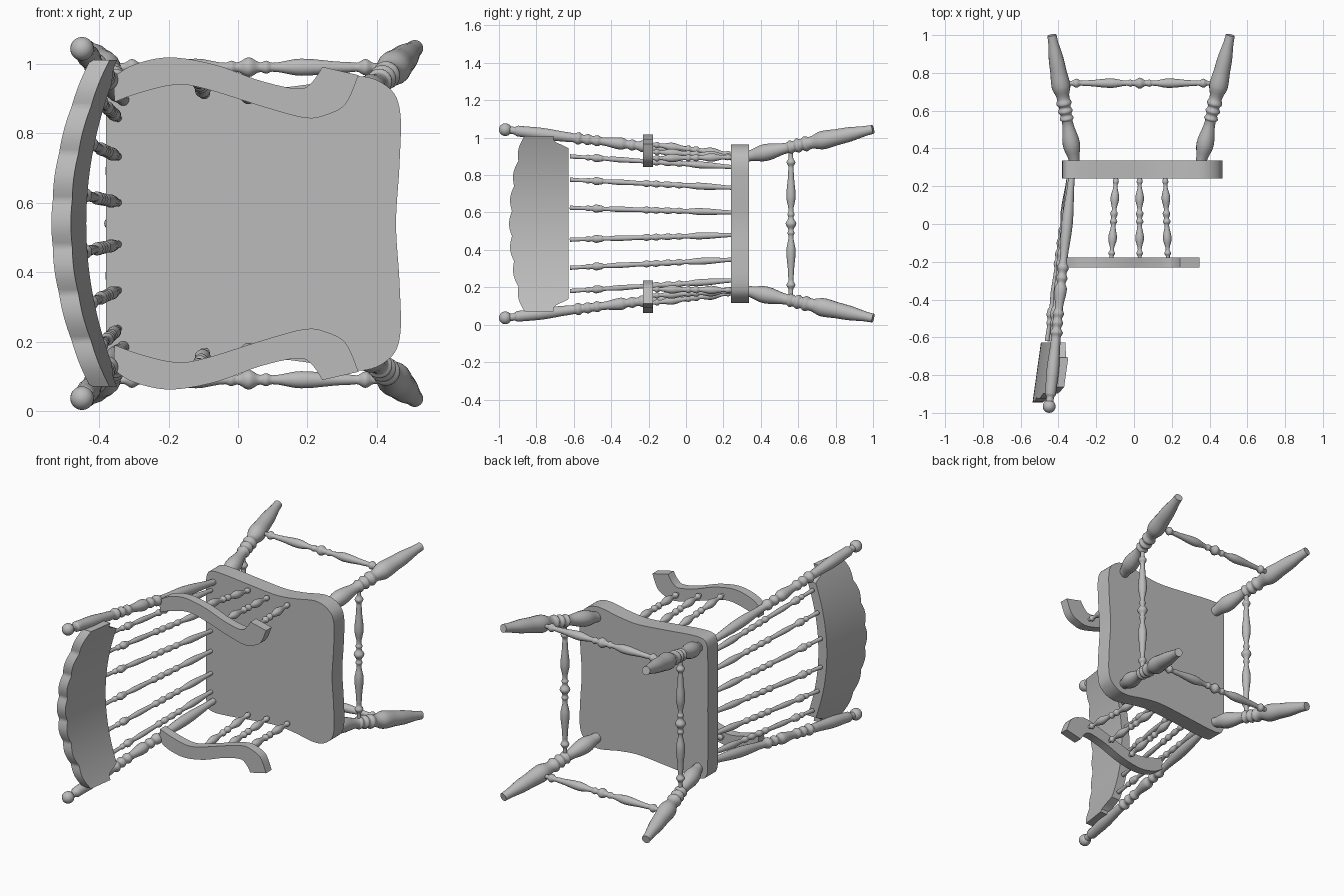
import bpy, bmesh, math
from mathutils import Vector

if "Cube" in bpy.data.objects:
    bpy.data.objects.remove(bpy.data.objects["Cube"], do_unlink=True)

MID = 0.54  # height of the symmetry plane; meshes are built around it

grey = bpy.data.materials.new("plain_grey")
grey.use_nodes = True
grey.diffuse_color = (0.5, 0.5, 0.5, 1)
grey.node_tree.nodes["Principled BSDF"].inputs["Base Color"].default_value = (0.5, 0.5, 0.5, 1)


def finish(name, bm, mirror=False, angle=40):
    bmesh.ops.recalc_face_normals(bm, faces=bm.faces)
    mesh = bpy.data.meshes.new(name)
    bm.to_mesh(mesh)
    bm.free()
    mesh.materials.append(grey)
    ob = bpy.data.objects.new(name, mesh)
    ob.location.z = MID
    bpy.context.collection.objects.link(ob)
    bpy.ops.object.select_all(action='DESELECT')
    ob.select_set(True)
    bpy.context.view_layer.objects.active = ob
    bpy.ops.object.shade_smooth_by_angle(angle=math.radians(angle))
    if mirror:
        mod = ob.modifiers.new("both_sides", 'MIRROR')
        mod.use_axis = (False, False, True)
        mod.use_mirror_merge = False
    return ob


def turned(name, start, end, profile, mirror=False, segs=18, steps=4):
    """Lathe-turned rod: (position, radius) stations with eased curves between."""
    start, end = Vector(start), Vector(end)
    turn = (end - start).to_track_quat('Z', 'Y')
    stations = [profile[0]]
    for (t0, r0), (t1, r1) in zip(profile, profile[1:]):
        for i in range(1, steps + 1):
            f = i / steps
            ease = (1 - math.cos(math.pi * f)) / 2
            stations.append((t0 + (t1 - t0) * f, r0 + (r1 - r0) * ease))
    bm = bmesh.new()
    rings = []
    for t, r in stations:
        angles = [math.tau * k / segs for k in range(segs)]
        rings.append([bm.verts.new(start.lerp(end, t) + turn @ Vector((r * math.cos(a), r * math.sin(a), 0)))
                      for a in angles])
    for a, b in zip(rings, rings[1:]):
        for k in range(segs):
            n = (k + 1) % segs
            bm.faces.new((a[k], a[n], b[n], b[k]))
    bm.faces.new(rings[0])
    bm.faces.new(rings[-1])
    return finish(name, bm, mirror, 60)


def spline(pts, closed=False, n=6):
    """Catmull-Rom curve through the points."""
    pts = [Vector(p) for p in pts]
    count = len(pts)
    pick = (lambda i: pts[i % count]) if closed else (lambda i: pts[max(0, min(count - 1, i))])
    out = []
    for i in range(count if closed else count - 1):
        a, b, c, d = (pick(i + j) for j in (-1, 0, 1, 2))
        for s in range(n):
            t = s / n
            out.append((2 * b + (c - a) * t + (2 * a - 5 * b + 4 * c - d) * t * t
                        + (3 * b - a - 3 * c + d) * t ** 3) / 2)
    return out if closed else out + [pts[-1]]


def slab(name, outline, y0, y1, mirror=False):
    """Flat board: an x/z outline extruded along y."""
    bm = bmesh.new()
    face = bm.faces.new([bm.verts.new((p.x, y0, p.y)) for p in outline])
    ext = bmesh.ops.extrude_face_region(bm, geom=[face])
    verts = [v for v in ext["geom"] if isinstance(v, bmesh.types.BMVert)]
    bmesh.ops.translate(bm, verts=verts, vec=(0, y1 - y0, 0))
    return finish(name, bm, mirror)


# Seat with wavy sides
half = [(.465, .17), (.467, .32), (.435, .39), (.35, .424), (.2, .4), (.08, .39), (-.1, .405),
        (-.25, .42), (-.34, .42), (-.373, .39), (-.38, .3)]
full = [(.455, 0)] + half + [(-.38, 0)] + [(x, -w) for x, w in reversed(half)]
slab("seat", spline(full, closed=True), .24, .337)

# Arm rests
outer = spline([(-.36, .42), (-.3, .457), (-.197, .478), (-.066, .457), (.064, .411), (.173, .388),
                (.214, .408), (.243, .451)])
inner = spline([(.347, .427), (.31, .344), (.25, .311), (.194, .304), (.092, .33), (-.095, .388),
                (-.182, .399), (-.283, .376), (-.355, .35)])
slab("arm_rests", outer + inner, -.23, -.177, mirror=True)

# Back posts and ball finials
post = [(0, .017), (.2, .03), (.36, .02), (.385, .032), (.41, .022), (.43, .03), (.45, .022), (.475, .033),
        (.56, .021), (.58, .03), (.6, .022), (.62, .03), (.64, .022), (.66, .034), (.68, .024),
        (.7, .026), (.82, .033), (.92, .029), (.935, .02), (.96, .02)]
turned("back_posts", (-.33, .25, .355), (-.452, -1, .508), post, mirror=True)
bm = bmesh.new()
bmesh.ops.create_uvsphere(bm, u_segments=20, v_segments=12, radius=.034)
bmesh.ops.translate(bm, verts=bm.verts, vec=(-.449, -.966, .503))
finish("post_finials", bm, mirror=True)


# Bowed crest rail with scalloped top edge
def crest_x(t, y):
    return -.51 + .1 * t * t + .14 * (y + .95)


bm = bmesh.new()
columns = []
COLS = 84
for i in range(COLS + 1):
    t = 2 * i / COLS - 1
    top = -.862 - .07 * (1 - t * t) - .014 * abs(math.cos(3.5 * math.pi * t))
    notch = min(1, max(0, (abs(t) - .86) / .08))
    low = -.628 - .08 * notch
    columns.append([bm.verts.new((crest_x(t, y) + dx, y, .47 * t))
                    for y, dx in ((top, -.028), (top, .028), (low, .028), (low, -.028))])
for a, b in zip(columns, columns[1:]):
    for k in range(4):
        n = (k + 1) % 4
        bm.faces.new((a[k], a[n], b[n], b[k]))
bm.faces.new(columns[0])
bm.faces.new(columns[-1])
finish("crest_rail", bm)

# Back spindles
spindle = [(0, .011), (.2, .019), (.3, .012), (.33, .018), (.36, .012), (.4, .018), (.44, .012), (.47, .019),
           (.5, .013), (.53, .019), (.56, .012), (.7, .015), (.79, .011), (.81, .018), (.84, .022),
           (.87, .012), (.89, .016), (.91, .01), (1, .012)]
for label, w0, w1 in (("inner", .06, .085), ("middle", .192, .235), ("outer", .303, .36)):
    turned(label + "_back_spindles", (-.345, .25, w0), (crest_x(w1 / .47, -.62), -.62, w1),
           spindle, mirror=True, segs=14)

# Arm spindles
baluster = [(0, .01), (.06, .016), (.1, .01), (.26, .023), (.4, .012), (.44, .02), (.5, .013), (.54, .02),
            (.58, .012), (.74, .023), (.88, .01), (.92, .018), (.96, .01), (1, .011)]
for label, x0, w0, x1, w1 in (("rear", -.095, .37, -.12, .425), ("middle", .03, .36, .03, .385),
                              ("front", .165, .355, .18, .35)):
    turned(label + "_arm_spindles", (x0, .25, w0), (x1, -.19, w1), baluster, mirror=True, segs=14)

# Legs
leg = [(0, .028), (.14, .046), (.32, .028), (.34, .037), (.37, .029), (.4, .039), (.43, .03), (.46, .041),
       (.5, .033), (.6, .05), (.75, .042), (1, .024)]
front_top, front_foot = Vector((.355, .33, .36)), Vector((.51, 1, .505))
rear_top, rear_foot = Vector((-.315, .33, .36)), Vector((-.435, 1, .505))
turned("front_legs", front_top, front_foot, leg, mirror=True)
turned("rear_legs", rear_top, rear_foot, leg, mirror=True)

# Stretchers between the legs
stretcher = [(0, .012), (.07, .012), (.1, .024), (.13, .013), (.16, .015), (.32, .025), (.42, .013),
             (.44, .019), (.46, .014), (.5, .029)]
stretcher += [(1 - t, r) for t, r in reversed(stretcher[:-1])]
turned("side_stretchers", rear_top.lerp(rear_foot, .62), front_top.lerp(front_foot, .62),
       stretcher, mirror=True)
for label, a, b in (("front", front_top, front_foot), ("rear", rear_top, rear_foot)):
    p = a.lerp(b, .345)
    turned(label + "_stretcher", p, (p.x, p.y, -p.z), stretcher)
